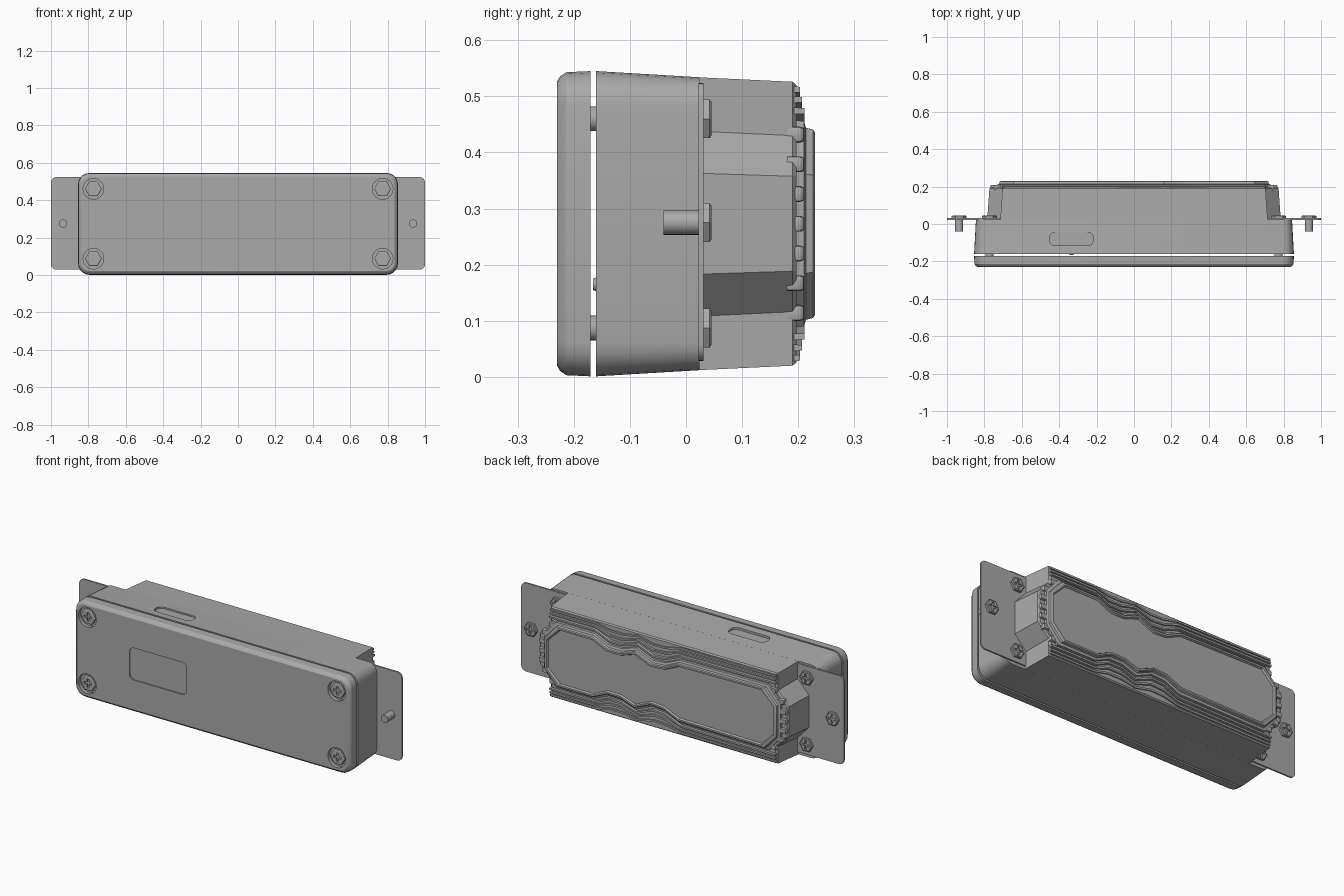
import bpy, bmesh
from math import cos, sin, pi

old = bpy.data.objects.get("Cube")
if old:
    bpy.data.objects.remove(old)

MID = 0.273  # height of the long centre line

grey = bpy.data.materials.new("housing_grey")
grey.use_nodes = True
grey.diffuse_color = (0.4, 0.4, 0.4, 1)
grey.node_tree.nodes["Principled BSDF"].inputs["Base Color"].default_value = (0.4, 0.4, 0.4, 1)


def loft(name, rings, axis="y"):
    """Bridge equal-length outlines (points, depth) along an axis, capping both ends."""
    bm = bmesh.new()
    loops = []
    for pts, d in rings:
        loops.append([bm.verts.new((u, d, v) if axis == "y" else (u, v, d)) for u, v in pts])
    n = len(loops[0])
    for a, b in zip(loops, loops[1:]):
        for i in range(n):
            j = (i + 1) % n
            bm.faces.new((a[i], a[j], b[j], b[i]))
    bm.faces.new(loops[0])
    bm.faces.new(loops[-1])
    bmesh.ops.recalc_face_normals(bm, faces=bm.faces)
    mesh = bpy.data.meshes.new(name)
    bm.to_mesh(mesh)
    bm.free()
    mesh.materials.append(grey)
    ob = bpy.data.objects.new(name, mesh)
    bpy.context.collection.objects.link(ob)
    return ob


def rounded(w, h, r, cx=0, cy=MID, steps=5):
    """Rounded rectangle outline from half sizes."""
    pts = []
    for k, (sx, sy) in enumerate(((1, 1), (-1, 1), (-1, -1), (1, -1))):
        for i in range(steps + 1):
            a = (k + i / steps) * pi / 2
            pts.append((cx + sx * (w - r) + r * cos(a), cy + sy * (h - r) + r * sin(a)))
    return pts


def circle(r, cx, cz, n):
    return [(cx + r * cos(2 * pi * i / n), cz + r * sin(2 * pi * i / n)) for i in range(n)]


def carve(ob, cutter):
    mod = ob.modifiers.new("carve", "BOOLEAN")
    mod.operation, mod.solver, mod.object = "DIFFERENCE", "EXACT", cutter
    bpy.context.view_layer.objects.active = ob
    bpy.ops.object.modifier_apply(modifier=mod.name)
    bpy.data.objects.remove(cutter)


def screw(name, x, z, face, out, tip, r=0.04):
    """Hex screw: head top at face, pointing along out (+1 back, -1 front), shaft to tip."""
    base = face - out * 0.015
    head = loft(name + "_head", [(circle(r, x, z, 6), base),
                                 (circle(r, x, z, 6), face - out * 0.003),
                                 (circle(r * 0.88, x, z, 6), face)])
    for w, h in ((0.024, 0.006), (0.006, 0.024)):
        slot = rounded(w, h, 0.001, x, z, 1)
        carve(head, loft("slot", [(slot, face - out * 0.008), (slot, face + out * 0.02)]))
    loft(name + "_shaft", [(circle(0.022, x, z, 20), base), (circle(0.022, x, z, 20), tip)])


# Front cover with softened edge, shallow window and screw pockets
cover = loft("front_cover", [(rounded(0.855, 0.272, 0.06), -0.17),
                             (rounded(0.853, 0.27, 0.06), -0.213),
                             (rounded(0.846, 0.263, 0.055), -0.224),
                             (rounded(0.836, 0.253, 0.045), -0.23)])
window = rounded(0.178, 0.09, 0.03, -0.335, 0.275)
carve(cover, loft("window_cutter", [(window, -0.223), (window, -0.25)]))
for sx in (-1, 1):
    for z in (0.087, 0.46):
        x = sx * 0.773
        carve(cover, loft("pocket_cutter", [(circle(0.055, x, z, 32), -0.21),
                                            (circle(0.055, x, z, 32), -0.25)]))
        screw("cover_screw", x, z, -0.225, -1, -0.15, 0.045)

# Tapered main body with a shallow recess on top
body = loft("main_body", [(rounded(0.855, 0.272, 0.06), -0.16),
                          (rounded(0.845, 0.261, 0.05), 0.024)])
recess = rounded(0.117, 0.036, 0.03, -0.335, -0.08)
carve(body, loft("recess_cutter", [(recess, 0.53), (recess, 0.6)], "z"))
loft("inner_nub", [(circle(0.014, -0.335, 0.165, 16), -0.155),
                   (circle(0.01, -0.335, 0.165, 16), -0.166)])

# Mounting plate and its screws
plate = rounded(1.0, 0.248, 0.03, 0, 0.276)
loft("mounting_plate", [(plate, 0.022), (plate, 0.031)])
for sx in (-1, 1):
    for z in (0.087, 0.46):
        screw("rear_screw", sx * 0.773, z, 0.045, 1, 0.0)
    screw("mounting_screw", sx * 0.935, 0.275, 0.045, 1, -0.04)


# Rear block with bulging ends
def block(grow):
    quarter = [(0.785, 0.09), (0.715, 0.165), (0.715, 0.261)]
    right = [(x - grow * 1.5, h - min(grow, h * 0.06)) for x, h in quarter]
    top = right + [(-x, h) for x, h in reversed(right)]
    return [(x, MID + h) for x, h in top] + [(x, MID - h) for x, h in reversed(top)]


loft("rear_block", [(block(0), 0.02), (block(0.008), 0.19), (block(0.014), 0.197)])

# Wavy contour shared by the rear panel and the ribs around it
WAVE = [(0.42, 0.165), (0.33, 0.125), (0.25, 0.125), (0.16, 0.155),
        (0.06, 0.112), (-0.02, 0.118), (-0.11, 0.158)]
HALF = [(0.715, 0.085), (0.64, 0.165)] + WAVE + [(-0.64, 0.165), (-0.715, 0.085)]


def panel(d):
    top = [(x + (d if x > 0.5 else -d if x < -0.5 else 0),
            h + d * (0.5 if abs(x) > 0.7 else 1)) for x, h in HALF]
    return [(x, MID + h) for x, h in top] + [(x, MID - h) for x, h in reversed(top)]


loft("rear_panel", [(panel(0.02), 0.18), (panel(0.018), 0.21), (panel(0.006), 0.214),
                    (panel(0.003), 0.226), (panel(-0.002), 0.23), (panel(-0.011), 0.23),
                    (panel(-0.016), 0.22)])


# Stepped ribs following the contour above and below the panel
def rib(sign, lo, hi, fade):
    line = [(0.7, 0.165)] + WAVE + [(-0.7, 0.165)]
    bent = [(x, 0.165 - (0.165 - h) * fade) for x, h in line]
    edge = [(x, MID + sign * (h + lo)) for x, h in bent]
    return edge + [(x, MID + sign * (h + hi)) for x, h in reversed(bent)]


for sign in (-1, 1):
    for lo, fade, y in ((0.03, 0.95, 0.211), (0.05, 0.75, 0.207), (0.068, 0.5, 0.203)):
        loft("contour_rib", [(rib(sign, lo, lo + 0.013, fade), 0.18),
                             (rib(sign, lo + 0.001, lo + 0.011, fade), y)])

# Small teeth around both bulging ends
for sx in (-1, 1):
    for k in range(-3, 4):
        h = k * 0.053
        x = 0.748 - max(0, abs(h) - 0.085) * 0.85
        tooth = rounded(0.019, 0.014, 0.005, sx * x, MID + h, 2)
        top = rounded(0.016, 0.012, 0.005, sx * x, MID + h, 2)
        loft("end_tooth", [(tooth, 0.18), (tooth, 0.204), (top, 0.209)])

# Smooth the rounded corners while keeping edges crisp
for ob in bpy.context.scene.objects:
    ob.select_set(ob.type == "MESH")
bpy.context.view_layer.objects.active = body
bpy.ops.object.shade_smooth_by_angle(angle=pi / 7)
